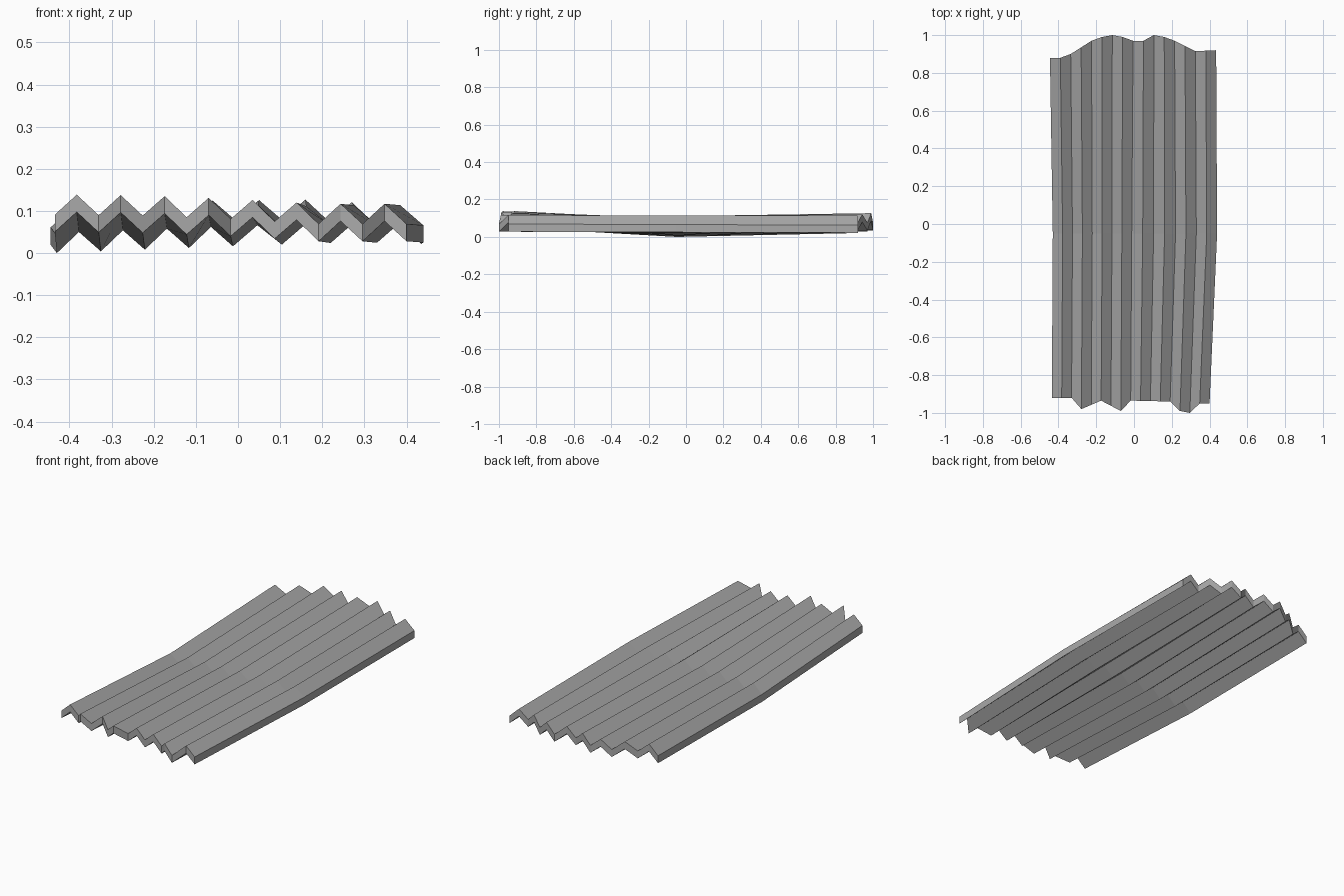
import bpy
import bmesh

FOLDS = 16          # narrow flat strips across the sheet
THICKNESS = 0.041   # vertical thickness of the sheet
RIDGE = 0.048       # height of a ridge above the valleys

default_cube = bpy.data.objects.get("Cube")
if default_cube:
    bpy.data.objects.remove(default_cube, do_unlink=True)


def interpolate(keys, i):
    """Piecewise linear value at fold line i from (fold, value) keys."""
    for (i0, v0), (i1, v1) in zip(keys, keys[1:]):
        if i <= i1:
            return v0 + (v1 - v0) * (i - i0) / (i1 - i0)
    return keys[-1][1]


# Each crossing row gives x, y and underside height along the fold lines
front_row = dict(
    x=[(0, -0.435), (16, 0.40)],
    y=[(0, -0.92), (2, -0.92), (3, -0.98), (5, -0.935), (7, -0.99), (8, -0.935),
       (12, -0.94), (13, -0.99), (14, -1.0), (15, -0.95), (16, -0.95)],
    z=[(0, 0.05), (4, 0.048), (8, 0.04), (12, 0.028), (16, 0.028)],
)
middle_row = dict(
    x=[(0, -0.43), (8, -0.012), (12, 0.22), (16, 0.44)],
    y=[(0, -0.05), (16, -0.05)],
    z=[(0, 0.0), (8, 0.016), (12, 0.024), (16, 0.025)],
)
back_row = dict(
    x=[(0, -0.445), (16, 0.435)],
    y=[(0, 0.88), (1, 0.88), (2, 0.9), (4, 0.97), (5, 0.99), (6, 1.0), (7, 0.99),
       (8, 0.97), (9, 0.97), (10, 1.0), (11, 0.99), (12, 0.97), (14, 0.915), (16, 0.92)],
    z=[(0, 0.02), (6, 0.035), (11, 0.038), (16, 0.022)],
)
rows = [front_row, middle_row, back_row]


def add_layer(bm, lift):
    """Add one zigzag grid of vertices, raised by lift."""
    grid = []
    for row in rows:
        line = []
        for i in range(FOLDS + 1):
            x, y, z = (interpolate(row[axis], i) for axis in "xyz")
            line.append(bm.verts.new((x, y, z + RIDGE * (i % 2) + lift)))
        grid.append(line)
    return grid


def outline(grid):
    """Boundary vertices of a grid, in order around the sheet."""
    first, last = grid[0], grid[-1]
    right_side = [line[-1] for line in grid[1:-1]]
    left_side = [line[0] for line in grid[1:-1]]
    return first + right_side + last[::-1] + left_side[::-1]


# Corrugated sheet: pleated top and underside joined by a rim
bm = bmesh.new()
under = add_layer(bm, 0.0)
top = add_layer(bm, THICKNESS)
for r in range(len(rows) - 1):
    for i in range(FOLDS):
        for grid in (under, top):
            quad = [grid[r][i], grid[r][i + 1], grid[r + 1][i + 1], grid[r + 1][i]]
            bm.faces.new(quad if grid is top else quad[::-1])

low_rim, high_rim = outline(under), outline(top)
for k in range(len(low_rim)):
    n = (k + 1) % len(low_rim)
    bm.faces.new([low_rim[k], low_rim[n], high_rim[n], high_rim[k]])
bmesh.ops.recalc_face_normals(bm, faces=bm.faces)

mesh = bpy.data.meshes.new("corrugated_sheet")
bm.to_mesh(mesh)
bm.free()

# Plain grey metal
grey = (0.4, 0.4, 0.4, 1.0)
metal = bpy.data.materials.new("grey_metal")
metal.use_nodes = True
metal.diffuse_color = grey
metal.node_tree.nodes["Principled BSDF"].inputs["Base Color"].default_value = grey
mesh.materials.append(metal)

sheet = bpy.data.objects.new("corrugated_sheet", mesh)
bpy.context.collection.objects.link(sheet)
